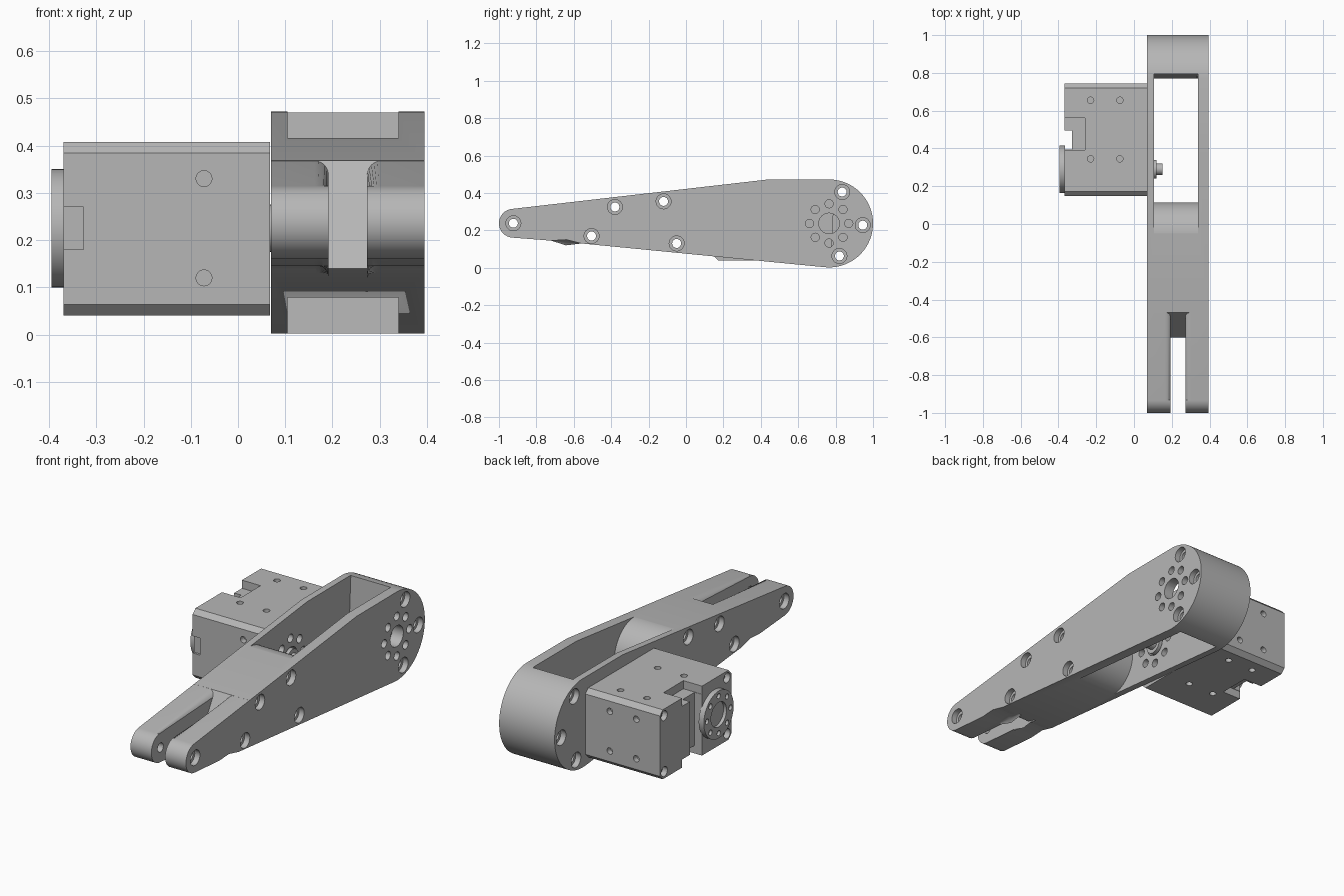
import bpy, bmesh, math
from math import sin, cos, pi
from mathutils import Matrix, Vector

if "Cube" in bpy.data.objects:
    bpy.data.objects.remove(bpy.data.objects["Cube"])

grey = bpy.data.materials.new("machined grey")
grey.diffuse_color = (0.47, 0.47, 0.47, 1)
grey.use_nodes = True
grey.node_tree.nodes["Principled BSDF"].inputs["Base Color"].default_value = grey.diffuse_color


def make(name, bm):
    bmesh.ops.recalc_face_normals(bm, faces=bm.faces)
    me = bpy.data.meshes.new(name)
    bm.to_mesh(me)
    bm.free()
    me.materials.append(grey)
    ob = bpy.data.objects.new(name, me)
    bpy.context.collection.objects.link(ob)
    return ob


def prism(bm, pts, x0, x1):
    """Extrude a (y, z) profile along x; returns the two cap faces."""
    a = [bm.verts.new((x0, y, z)) for y, z in pts]
    b = [bm.verts.new((x1, y, z)) for y, z in pts]
    n = len(pts)
    for i in range(n):
        bm.faces.new((a[i], a[(i + 1) % n], b[(i + 1) % n], b[i]))
    return bm.faces.new(a[::-1]), bm.faces.new(b)


def box(bm, x0, x1, y0, y1, z0, z1):
    prism(bm, [(y0, z0), (y1, z0), (y1, z1), (y0, z1)], x0, x1)


def rod(bm, axis, a, b, r, c0, c1, seg=24):
    """Cylinder along an axis from a to b, centred at (c0, c1) on the other two."""
    mid, length = (a + b) / 2, b - a
    pos = {'X': (mid, c0, c1), 'Y': (c0, mid, c1), 'Z': (c0, c1, mid)}[axis]
    rot = {'X': Matrix.Rotation(pi / 2, 4, 'Y'), 'Y': Matrix.Rotation(pi / 2, 4, 'X'),
           'Z': Matrix.Identity(4)}[axis]
    bmesh.ops.create_cone(bm, cap_ends=True, segments=seg, radius1=r, radius2=r,
                          depth=length, matrix=Matrix.Translation(pos) @ rot)


def ring_holes(bm, a, b, cy, cz, radius, r, count=8):
    for i in range(count):
        t = 2 * pi * i / count
        rod(bm, 'X', a, b, r, cy + radius * cos(t), cz + radius * sin(t), 16)


def cut(ob, build):
    bm = bmesh.new()
    build(bm)
    cutter = make("cutter", bm)
    cutter.hide_render = True
    m = ob.modifiers.new("cut", 'BOOLEAN')
    m.operation, m.solver, m.object = 'DIFFERENCE', 'EXACT', cutter
    bpy.context.view_layer.objects.active = ob
    bpy.ops.object.modifier_apply(modifier=m.name)
    bpy.data.objects.remove(cutter)


def arc(cy, cz, r, a0, a1, n):
    return [(cy + r * cos(math.radians(a0 + (a1 - a0) * i / n)),
             cz + r * sin(math.radians(a0 + (a1 - a0) * i / n))) for i in range(n + 1)]


XL, XR = 0.07, 0.395            # arm side planes
INL, INR = 0.105, 0.34          # pocket side planes
JOINT = (0.765, 0.237)          # far joint centre
AXIS = (0.29, 0.225)            # motor axis

# Screw holes through the arm
screws = [(-0.923, 0.238), (-0.505, 0.17), (-0.38, 0.325), (-0.12, 0.355),
          (-0.05, 0.13), (0.835, 0.405), (0.945, 0.228), (0.82, 0.063)]


def bores(bm):
    for y, z in screws:
        rod(bm, 'X', -0.1, 0.6, 0.024, y, z)


def counterbores(bm):
    for y, z in screws:
        rod(bm, 'X', XR - 0.03, 0.6, 0.04, y, z)
        rod(bm, 'X', -0.1, XL + 0.03, 0.04, y, z)


# Arm body: tapered profile with a round end
body_pts = ([(-0.6, 0.14), (-0.56, 0.13)] + arc(*JOINT, 0.235, -95, 88, 40)
            + [(0.43, 0.471), (-0.468, 0.368)])
bm = bmesh.new()
prism(bm, body_pts, XL, XR)
arm = make("arm_body", bm)


# Open pocket, wrapped around the rounded web
def pocket(bm):
    web = arc(-0.055, 0.246, 0.17, -100, 100, 32)
    prism(bm, [(-0.085, -0.1), (0.765, -0.1), (0.77, 0.0), (0.795, 0.48), (0.795, 0.6),
               (-0.085, 0.6)] + web[::-1], INL, INR)


def joint_holes(bm):
    rod(bm, 'X', INR - 0.01, 0.6, 0.055, *JOINT, 32)
    ring_holes(bm, INR - 0.01, 0.6, *JOINT, 0.105, 0.022)
    rod(bm, 'X', 0.0, INL + 0.01, 0.058, *AXIS, 32)
    ring_holes(bm, 0.0, INL + 0.01, *AXIS, 0.105, 0.022)


for step in (pocket, joint_holes, bores, counterbores):
    cut(arm, step)

# Fork prongs with rounded inner rims
prong_pts = (arc(-0.923, 0.238, 0.077, 97, 265, 24)
             + [(-0.72, 0.145), (-0.64, 0.15), (-0.56, 0.13), (-0.44, 0.119), (-0.44, 0.371)])
for side, x0, x1, inner in (("left", XL, 0.192, 1), ("right", 0.273, XR, 0)):
    bm = bmesh.new()
    caps = prism(bm, prong_pts, x0, x1)
    bmesh.ops.bevel(bm, geom=list(caps[inner].edges), offset=0.03, segments=6,
                    profile=0.5, affect='EDGES')
    prong = make("fork_prong_" + side, bm)
    cut(prong, bores)
    cut(prong, counterbores)

# Motor housing: chamfered box
Y0, Y1, Z0, Z1, C = 0.147, 0.745, 0.04, 0.408, 0.024
bm = bmesh.new()
prism(bm, [(Y0 + C, Z0), (Y1 - C, Z0), (Y1, Z0 + C), (Y1, Z1 - C),
           (Y1 - C, Z1), (Y0 + C, Z1), (Y0, Z1 - C), (Y0, Z0 + C)], -0.369, 0.068)
motor = make("motor_housing", bm)


# Cable notch with shallow ledges, and the front groove
def notch(bm):
    box(bm, -0.5, -0.327, 0.395, 0.495, -0.1, 0.6)
    box(bm, -0.5, -0.327, 0.0, Y0 + 0.012, 0.18, 0.27)


def ledges(bm):
    box(bm, -0.5, -0.26, 0.393, 0.56, 0.365, 0.6)
    box(bm, -0.5, -0.26, 0.393, 0.56, -0.1, 0.083)


def motor_holes(bm):
    for x in (-0.23, -0.075):
        for y in (0.345, 0.655):
            rod(bm, 'Z', Z1 - 0.03, 0.6, 0.017, x, y, 16)
            rod(bm, 'Z', -0.1, Z0 + 0.03, 0.017, x, y, 16)
        for z in (0.12, 0.33):
            rod(bm, 'Y', Y1 - 0.03, 0.9, 0.017, x, z, 16)
    for z in (0.12, 0.33):
        rod(bm, 'Y', 0.0, Y0 + 0.03, 0.017, -0.072, z, 16)
    for y in (Y0 + 0.036, Y1 - 0.036):
        for z in (Z0 + 0.036, Z1 - 0.036):
            rod(bm, 'X', -0.5, -0.34, 0.026, y, z, 20)


for step in (notch, ledges, motor_holes):
    cut(motor, step)

# Rear idler disc with a recessed centre and screw holes
bm = bmesh.new()
rod(bm, 'X', -0.395, -0.365, 0.125, *AXIS, 48)
idler = make("idler_disc", bm)


def idler_holes(bm):
    rod(bm, 'X', -0.5, -0.378, 0.065, *AXIS, 32)
    ring_holes(bm, -0.5, -0.38, *AXIS, 0.098, 0.014)


cut(idler, idler_holes)

# Output shaft reaching into the pocket
bm = bmesh.new()
rod(bm, 'X', 0.06, 0.118, 0.05, *AXIS, 32)
shaft = make("output_hub", bm)
bm = bmesh.new()
rod(bm, 'X', 0.11, 0.15, 0.03, *AXIS, 24)
make("output_shaft", bm)

# Smooth the curved surfaces, keep edges sharp
bpy.ops.object.select_all(action='DESELECT')
for ob in bpy.context.collection.objects:
    ob.select_set(True)
bpy.context.view_layer.objects.active = arm
bpy.ops.object.shade_smooth_by_angle(angle=math.radians(30))
